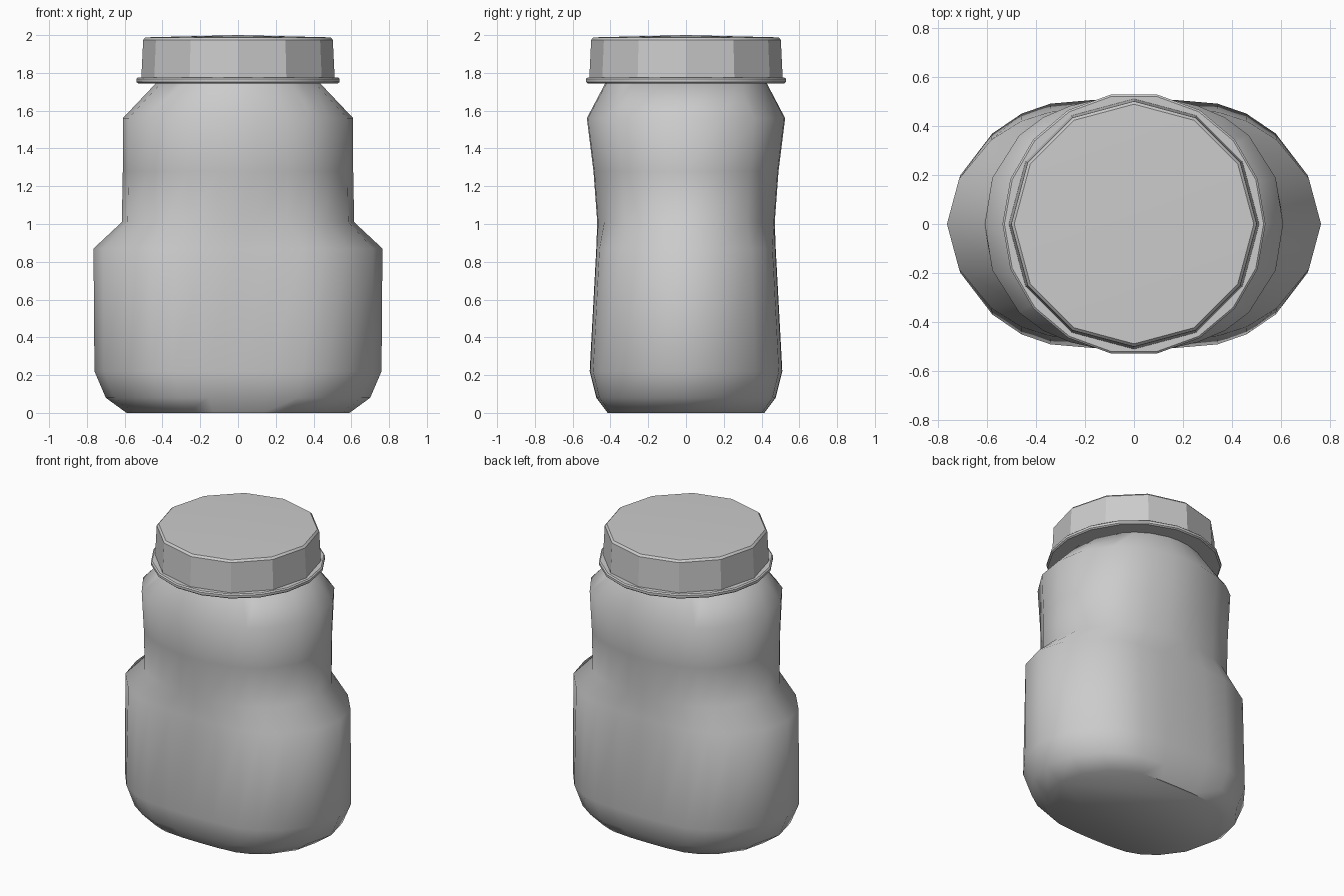
import bpy, bmesh
from math import sin, cos, pi, radians

if "Cube" in bpy.data.objects:
    bpy.data.objects.remove(bpy.data.objects["Cube"])


def loft(name, rings, angle, apex=None):
    """Skin a stack of closed rings, capping both ends (apex = slight dome)."""
    bm = bmesh.new()
    rows = [[bm.verts.new(p) for p in ring] for ring in rings]
    n = len(rows[0])
    for a, b in zip(rows, rows[1:]):
        for i in range(n):
            j = (i + 1) % n
            bm.faces.new((a[i], a[j], b[j], b[i]))
    bm.faces.new(rows[0][::-1])
    if apex is None:
        bm.faces.new(rows[-1])
    else:
        tip = bm.verts.new((0, 0, apex))
        for i in range(n):
            bm.faces.new((rows[-1][i], rows[-1][(i + 1) % n], tip))
    bmesh.ops.recalc_face_normals(bm, faces=bm.faces[:])
    mesh = bpy.data.meshes.new(name)
    bm.to_mesh(mesh)
    bm.free()
    ob = bpy.data.objects.new(name, mesh)
    bpy.context.collection.objects.link(ob)
    bpy.ops.object.select_all(action='DESELECT')
    ob.select_set(True)
    bpy.context.view_layer.objects.active = ob
    bpy.ops.object.shade_smooth_by_angle(angle=radians(angle))
    return ob


def mirrored(quarter, rx, ry, z):
    """Full ring from a unit quarter outline running from +x to +y."""
    half = quarter + [(-x, y) for x, y in quarter[-2::-1]]
    full = half + [(x, -y) for x, y in half[-2:0:-1]]
    return [(x * rx, y * ry, z) for x, y in full]


def circle(sides, r, z):
    return [(r * cos(2 * pi * i / sides), r * sin(2 * pi * i / sides), z)
            for i in range(sides)]


# Unit quarter outlines: wide belly, upper body, round neck
belly = [(1, 0), (.935, .39), (.763, .725), (.605, .885), (.45, .965), (.22, .995), (0, 1)]
upper = [(1, 0), (.95, .36), (.77, .69), (.61, .83), (.43, .92), (.17, .99), (0, 1)]
neck = [(cos(radians(a)), sin(radians(a))) for a in (0, 20, 40, 52, 65, 80, 90)]

# Body with pinched front/back and stepped sides
loft("bottle_body", [
    mirrored(belly, .59, .415, 0),
    mirrored(belly, .70, .475, .08),
    mirrored(belly, .76, .51, .22),
    mirrored(belly, .765, .475, .87),
    mirrored(upper, .615, .47, 1.01),
    mirrored(upper, .61, .49, 1.28),
    mirrored(upper, .61, .525, 1.56),
    mirrored(neck, .43, .425, 1.75),
], 50)

# Collar ring beneath the lid
loft("lid_collar", [circle(18, r, z) for r, z in
     ((.53, 1.745), (.538, 1.752), (.538, 1.768), (.53, 1.775))], 30)

# Twelve-sided lid, slightly tapered and domed
loft("lid", [circle(12, r, z) for r, z in
     ((.512, 1.77), (.502, 1.975), (.49, 1.988))], 25, apex=2.0)
